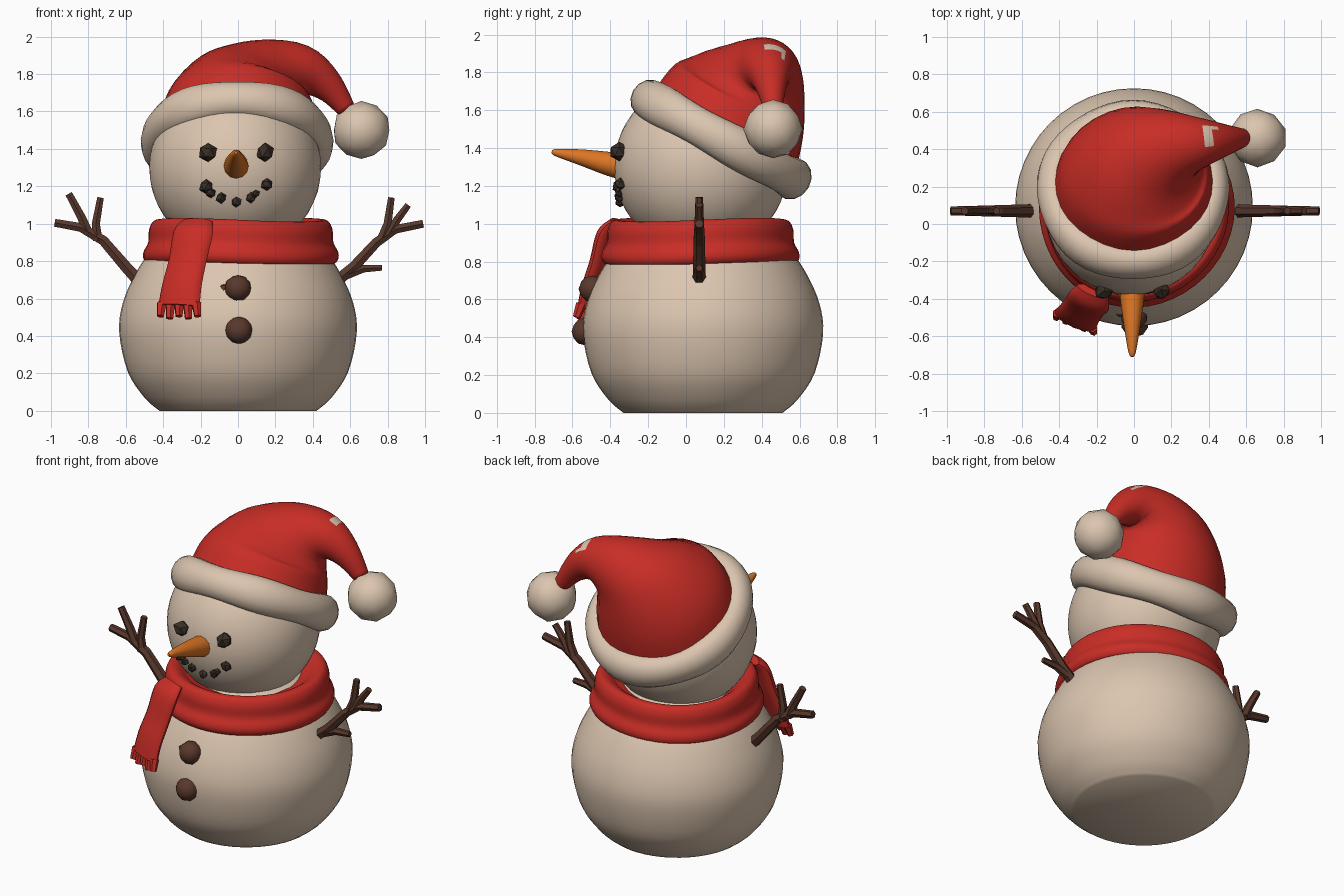
import bpy, bmesh, math, random
from mathutils import Vector

random.seed(4)
cube = bpy.data.objects.get("Cube")
if cube:
    bpy.data.objects.remove(cube)


def material(name, rgb):
    m = bpy.data.materials.new(name)
    m.use_nodes = True
    m.diffuse_color = (*rgb, 1)
    m.node_tree.nodes["Principled BSDF"].inputs["Base Color"].default_value = (*rgb, 1)
    return m


SNOW = material("warm_snow", (0.71, 0.56, 0.43))
RED = material("red_cloth", (0.58, 0.026, 0.019))
ORANGE = material("carrot_orange", (0.72, 0.18, 0.018))
WOOD = material("bark_brown", (0.1, 0.04, 0.025))
COAL = material("dark_coal", (0.042, 0.028, 0.02))


def finish(bm, name, mat, smooth=50):
    bmesh.ops.recalc_face_normals(bm, faces=bm.faces)
    mesh = bpy.data.meshes.new(name)
    bm.to_mesh(mesh)
    bm.free()
    mesh.materials.append(mat)
    ob = bpy.data.objects.new(name, mesh)
    bpy.context.collection.objects.link(ob)
    if smooth:
        bpy.ops.object.select_all(action='DESELECT')
        ob.select_set(True)
        bpy.context.view_layer.objects.active = ob
        bpy.ops.object.shade_smooth_by_angle(angle=math.radians(smooth))
    return ob


def spline(keys, steps):
    """Catmull-Rom through a list of vectors."""
    out = []
    for i in range(len(keys) - 1):
        a, b = keys[max(i - 1, 0)], keys[i]
        c, d = keys[i + 1], keys[min(i + 2, len(keys) - 1)]
        for s in range(steps):
            t = s / steps
            out.append(b + (c - a) * (t / 2) + (a * 2 - b * 5 + c * 4 - d) * (t * t / 2)
                       + (b * 3 - a - c * 3 + d) * (t ** 3 / 2))
    return out + [keys[-1]]


def loft(name, mat, path, radii, side, normals=None, seg=32, steps=4, smooth=50, shape=None):
    """Skin elliptical rings along a path; each radius is a number or (wide, thin)."""
    path = [Vector(p) for p in path]
    radii = [Vector(r if isinstance(r, tuple) else (r, r)) for r in radii]
    if normals is None:
        n = len(path) - 1
        normals = [path[min(i + 1, n)] - path[max(i - 1, 0)] for i in range(n + 1)]
    normals = [Vector(v).normalized() for v in normals]
    bm = bmesh.new()
    rings = []
    for p, r, n in zip(spline(path, steps), spline(radii, steps), spline(normals, steps)):
        n.normalize()
        a = Vector(side)
        a = (a - n * a.dot(n)).normalized()
        b = n.cross(a)
        ring = []
        for k in range(seg):
            t = math.tau * k / seg
            co = p + a * (r.x * math.cos(t)) + b * (r.y * math.sin(t))
            ring.append(bm.verts.new(shape(co, t) if shape else co))
        rings.append(ring)
    for lo, hi in zip(rings, rings[1:]):
        for k in range(seg):
            j = (k + 1) % seg
            bm.faces.new((lo[k], lo[j], hi[j], hi[k]))
    bm.faces.new(rings[0])
    bm.faces.new(rings[-1])
    return finish(bm, name, mat, smooth)


def turned(name, mat, x, y, profile, shape=None):
    return loft(name, mat, [(x, y, z) for r, z in profile], [r for r, z in profile],
                (1, 0, 0), [(0, 0, 1)] * len(profile), seg=48, shape=shape)


def ball(name, mat, co, r, detail=2, jitter=0, smooth=60):
    bm = bmesh.new()
    bmesh.ops.create_icosphere(bm, subdivisions=detail, radius=r)
    for v in bm.verts:
        v.co *= 1 + random.uniform(-jitter, jitter)
        v.co += Vector(co)
    return finish(bm, name, mat, smooth)


# Snow body and head
turned("body", SNOW, 0, 0.09, [(0.42, 0), (0.5, 0.07), (0.59, 0.21), (0.635, 0.42), (0.615, 0.58),
                               (0.55, 0.73), (0.47, 0.85), (0.36, 0.96), (0.2, 1.02)])
head_centre, head_r = Vector((-0.015, 0.08, 1.3)), 0.46
ball("head", SNOW, head_centre, head_r, detail=4)

# Hat: tilted fur band, drooping cone with a worn spot, pompom
bm = bmesh.new()
tilt = math.radians(-29)
rows = []
for i in range(48):
    u = math.tau * i / 48
    row = []
    for k in range(14):
        t = math.tau * k / 14
        puff = 0.09 + 0.005 * math.sin(5 * u)
        rad = 0.425 + puff * math.cos(t)
        x, y, z = rad * math.cos(u), rad * 1.03 * math.sin(u), 1.2 * puff * math.sin(t)
        row.append(bm.verts.new((x - 0.005, 0.18 + y * math.cos(tilt) - z * math.sin(tilt),
                                 1.45 + y * math.sin(tilt) + z * math.cos(tilt))))
    rows.append(row)
for i in range(48):
    for k in range(14):
        a, b, j = rows[i], rows[(i + 1) % 48], (k + 1) % 14
        bm.faces.new((a[k], b[k], b[j], a[j]))
finish(bm, "hat_band", SNOW)

hat = loft("hat_cone", RED,
           [(0, 0.21, 1.5), (0.01, 0.28, 1.65), (0.08, 0.33, 1.77), (0.16, 0.38, 1.82),
            (0.28, 0.42, 1.84), (0.4, 0.44, 1.805), (0.5, 0.45, 1.72), (0.58, 0.46, 1.61)],
           [0.43, 0.39, 0.31, 0.24, 0.17, 0.12, 0.08, 0.05], (0, 1, 0),
           [(0, 0.5, 0.87), (0.06, 0.5, 0.87), (0.35, 0.3, 0.89), (0.55, 0.2, 0.8),
            (0.8, 0.1, 0.5), (0.9, 0.1, -0.2), (0.75, 0.05, -0.65), (0.55, 0, -0.83)], smooth=80)
hat.data.materials.append(SNOW)
spot = Vector((0.4, 0.47, 1.93))
for f in hat.data.polygons:
    off = f.center - spot
    if abs(off.x) < 0.035 and abs(off.y) < 0.05 and abs(off.z) < 0.05:
        f.material_index = 1
ball("hat_pompom", SNOW, (0.66, 0.46, 1.5), 0.155, jitter=0.015)


# Scarf: wavy wrap, hanging tail and fringe
def ripple(co, t):
    k = 1 + 0.012 * math.sin(3 * t + 1)
    return Vector((co.x * k, 0.08 + (co.y - 0.08) * k, co.z + 0.01 * math.sin(2 * t)))


turned("scarf_wrap", RED, 0.01, 0.08, [(0.36, 0.97), (0.42, 1.015), (0.465, 1.015), (0.49, 0.97), (0.495, 0.9),
                                       (0.52, 0.85), (0.52, 0.81), (0.49, 0.785), (0.4, 0.8)], ripple)
across = Vector((0.92, -0.39, 0)).normalized()
loft("scarf_tail", RED, [(-0.22, -0.36, 1.01), (-0.24, -0.41, 0.95), (-0.27, -0.45, 0.8), (-0.3, -0.49, 0.67),
                         (-0.315, -0.515, 0.56)],
     [(0.09, 0.03), (0.115, 0.045), (0.11, 0.045), (0.115, 0.045), (0.12, 0.04)], across, seg=16)
for i in range(5):
    top = Vector((-0.315, -0.515, 0.575)) + across * (i - 2) * 0.05
    drop = Vector(((i - 2) * 0.004, -0.025, -0.07 - 0.012 * (i % 2)))
    loft(f"scarf_fringe_{i + 1}", RED, [top, top + drop], [0.028, 0.02], across, seg=6, steps=1, smooth=0)

# Carrot nose
loft("nose", ORANGE, [(-0.01, -0.32, 1.3), (-0.01, -0.4, 1.315), (-0.01, -0.55, 1.35), (-0.01, -0.68, 1.375),
                      (-0.01, -0.71, 1.38)], [0.068, 0.064, 0.043, 0.021, 0.008], (1, 0, 0), seg=12)


# Coal eyes and mouth, set on the front of the head
def coal(name, x, z, r):
    dx, dz = x - head_centre.x, z - head_centre.z
    y = head_centre.y - math.sqrt(head_r ** 2 - dx * dx - dz * dz)
    ball(name, COAL, (x, y - 0.008, z), r, detail=1, jitter=0.14, smooth=0)


coal("right_eye", -0.16, 1.38, 0.052)
coal("left_eye", 0.145, 1.38, 0.052)
for i, (x, z, r) in enumerate([(-0.17, 1.2, 0.04), (-0.145, 1.165, 0.03), (-0.09, 1.14, 0.03), (-0.01, 1.115, 0.029),
                               (0.07, 1.14, 0.028), (0.095, 1.16, 0.022), (0.155, 1.21, 0.032)]):
    coal(f"mouth_coal_{i + 1}", x, z, r)

# Buttons
ball("upper_button", WOOD, (0, -0.495, 0.655), 0.072, jitter=0.02)
ball("upper_button_chip", WOOD, (-0.07, -0.47, 0.655), 0.032, detail=1, smooth=0)
ball("lower_button", WOOD, (0.005, -0.53, 0.43), 0.075, jitter=0.02)


# Stick arms
def twigs(name, branches):
    for i, (points, r0, r1) in enumerate(branches):
        n = len(points) - 1
        loft(f"{name}_{i + 1}", WOOD, [(x, 0.07, z) for x, z in points],
             [r0 + (r1 - r0) * k / n for k in range(n + 1)], (0, 1, 0), seg=6, steps=1, smooth=0)


twigs("right_arm", [
    ([(-0.5, 0.66), (-0.6, 0.77), (-0.72, 0.91), (-0.84, 0.98), (-0.98, 1.005)], 0.038, 0.024),
    ([(-0.8, 0.95), (-0.84, 1.04), (-0.905, 1.16)], 0.03, 0.022),
    ([(-0.75, 0.91), (-0.76, 1.0), (-0.735, 1.14)], 0.03, 0.02)])
twigs("left_arm", [
    ([(0.5, 0.67), (0.62, 0.77), (0.74, 0.9), (0.84, 0.97), (0.99, 1.0)], 0.036, 0.024),
    ([(0.77, 0.92), (0.8, 1.0), (0.82, 1.14)], 0.03, 0.02),
    ([(0.81, 0.95), (0.85, 1.02), (0.91, 1.1)], 0.028, 0.02),
    ([(0.56, 0.72), (0.67, 0.76), (0.77, 0.765)], 0.03, 0.018)])
